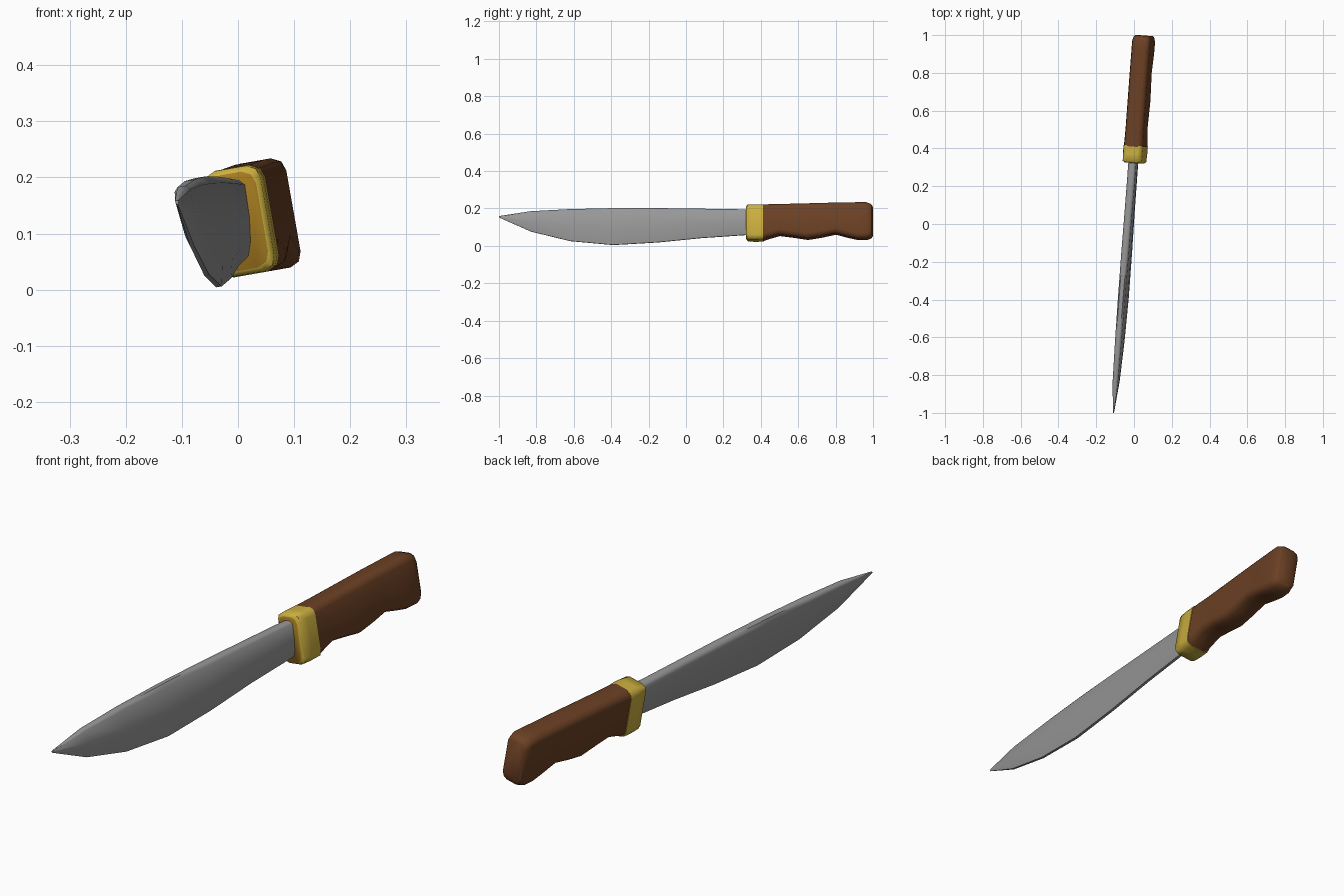
import bpy, bmesh, math

if "Cube" in bpy.data.objects:
    bpy.data.objects.remove(bpy.data.objects["Cube"])


def material(name, rgb):
    m = bpy.data.materials.new(name)
    m.diffuse_color = (*rgb, 1)
    m.use_nodes = True
    m.node_tree.nodes["Principled BSDF"].inputs["Base Color"].default_value = m.diffuse_color
    return m


steel = material("grey steel", (0.31, 0.31, 0.31))
wood = material("brown wood", (0.15, 0.052, 0.018))
brass = material("yellow brass", (0.60, 0.43, 0.05))
dark_brass = material("dark brass", (0.38, 0.20, 0.015))


def place(u, y, z):
    """Turn a straight knife point into the slightly yawed and rolled pose."""
    x = 0.005 + 0.079 * (y - 0.37) + u + (0.125 - z) * 0.176
    return (x, y - u * 0.079, z + u * 0.176)


def loft(name, rings, mats, angle, front_mat=0, back_mat=0):
    """rings: list of (y, [(u, z), ...]); skins them and caps both ends."""
    bm = bmesh.new()
    loops = [[bm.verts.new(place(u, y, z)) for u, z in pts] for y, pts in rings]
    n = len(loops[0])
    for a, b in zip(loops, loops[1:]):
        for i in range(n):
            j = (i + 1) % n
            bm.faces.new((a[i], a[j], b[j], b[i]))
    bm.faces.new(loops[0]).material_index = front_mat
    bm.faces.new(loops[-1]).material_index = back_mat
    bmesh.ops.recalc_face_normals(bm, faces=bm.faces)
    for f in bm.faces:
        f.smooth = True
    me = bpy.data.meshes.new(name)
    bm.to_mesh(me)
    bm.free()
    for m in mats:
        me.materials.append(m)
    me.set_sharp_from_angle(angle=math.radians(angle))
    ob = bpy.data.objects.new(name, me)
    bpy.context.collection.objects.link(ob)
    return ob


def mirrored(half):
    return half + [(-u, z) for u, z in reversed(half)]


def blade_section(zb, zt, t):
    h = zt - zb
    return mirrored([(0.55 * t, zt), (t, zt - 0.07 * h), (0.92 * t, zb + 0.5 * h),
                     (0.65 * t, zb + 0.18 * h), (0.25 * t, zb)])


def grip_section(zb, zt, w):
    c = 0.022
    return mirrored([(w - c, zt), (w - 0.006, zt - 0.008), (w, zt - c - 0.003),
                     (w, zb + c + 0.003), (w - 0.006, zb + 0.008), (w - c, zb)])


# blade: y, bottom, top, half thickness
blade = [(-1.0, 0.152, 0.159, 0.003), (-0.83, 0.077, 0.184, 0.014),
         (-0.62, 0.026, 0.195, 0.017), (-0.39, 0.005, 0.200, 0.019),
         (-0.15, 0.019, 0.200, 0.020), (0.08, 0.042, 0.197, 0.020),
         (0.33, 0.059, 0.193, 0.021), (0.36, 0.060, 0.193, 0.021)]
loft("blade", [(y, blade_section(b, t, w)) for y, b, t, w in blade], [steel], 55)

# brass guard with a darker front plate
guard = [(0.323, 0.036, 0.207, 0.041), (0.331, 0.028, 0.216, 0.050),
         (0.37, 0.027, 0.217, 0.052), (0.415, 0.028, 0.217, 0.052)]
loft("guard", [(y, grip_section(b, t, w)) for y, b, t, w in guard],
     [brass, dark_brass], 50, front_mat=1)

# wooden handle with finger grooves below
handle = [(0.41, 0.030, 0.217, 0.050), (0.45, 0.043, 0.218, 0.049),
          (0.50, 0.057, 0.219, 0.048), (0.57, 0.048, 0.221, 0.048),
          (0.65, 0.036, 0.223, 0.048), (0.72, 0.047, 0.225, 0.048),
          (0.80, 0.064, 0.227, 0.048), (0.87, 0.046, 0.228, 0.048),
          (0.92, 0.035, 0.229, 0.048), (0.965, 0.035, 0.229, 0.048),
          (0.988, 0.043, 0.221, 0.044), (0.997, 0.052, 0.212, 0.038)]
loft("handle", [(y, grip_section(b, t, w)) for y, b, t, w in handle], [wood], 60)
